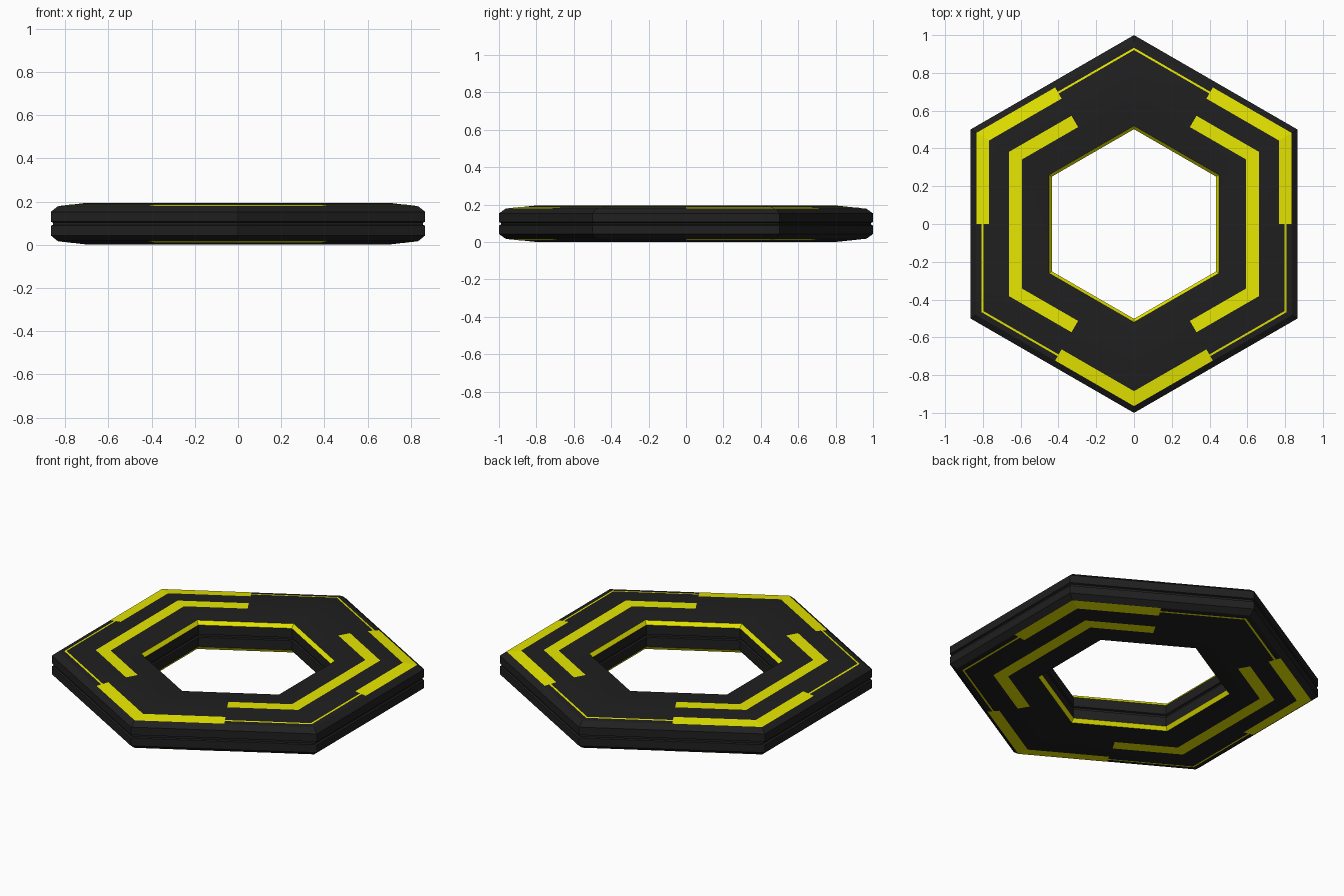
import bpy, math

if "Cube" in bpy.data.objects:
    bpy.data.objects.remove(bpy.data.objects["Cube"])

MID = 0.0975     # half thickness; the ring is symmetric above and below this level
LIFT = 0.001     # inlays sit just proud of the body


def material(name, rgb):
    m = bpy.data.materials.new(name)
    m.diffuse_color = (*rgb, 1)
    m.use_nodes = True
    m.node_tree.nodes["Principled BSDF"].inputs["Base Color"].default_value = m.diffuse_color
    return m


BLACK = material("matte_black", (0.014, 0.014, 0.014))
YELLOW = material("bright_yellow", (0.8, 0.8, 0.0))


def add(name, verts, faces, mats):
    me = bpy.data.meshes.new(name)
    me.from_pydata(verts, [], faces)
    for m in mats:
        me.materials.append(m)
    ob = bpy.data.objects.new(name, me)
    bpy.context.collection.objects.link(ob)
    return ob


def hex_point(r, deg, h):
    # point on a hexagon of corner radius r; odd multiples of 30 are corners
    if round(deg) % 60 == 0:
        r *= math.cos(math.pi / 6)
    a = math.radians(deg)
    return (r * math.cos(a), r * math.sin(a), MID + h)


# Ring body: upper half profile (corner radius, height above middle), outside to inside
upper = [(0.99, 0.0), (0.99, 0.005), (1.0, 0.009), (1.0, 0.055), (0.965, 0.080),
         (0.81, 0.0965), (0.66, 0.0965), (0.52, 0.085), (0.502, 0.064),
         (0.502, 0.009), (0.512, 0.005), (0.512, 0.0)]
lower = [(r, -h) for r, h in reversed(upper[1:-1])]
profile = upper + lower
n = len(profile)
verts = [hex_point(r, 30 + 60 * s, h) for s in range(6) for r, h in profile]
faces = [(s * n + i, (s + 1) % 6 * n + i, (s + 1) % 6 * n + (i + 1) % n, s * n + (i + 1) % n)
         for s in range(6) for i in range(n)]
ring = add("ring_body", verts, faces, [BLACK, YELLOW])

# Yellow bevel around the hole, top and bottom
for p in ring.data.polygons:
    rs = [(round(math.hypot(*ring.data.vertices[v].co.xy), 3)) for v in p.vertices]
    if min(rs) == 0.502 and max(rs) == 0.52:
        p.material_index = 1

bpy.context.view_layer.objects.active = ring
ring.select_set(True)
bpy.ops.object.shade_smooth_by_angle(angle=math.radians(30))


def surface(r):
    # height of the upper face at corner radius r
    for (r0, h0), (r1, h1) in zip(upper[4:7], upper[5:8]):
        if r1 <= r <= r0:
            return h0 + (h1 - h0) * (r0 - r) / (r0 - r1)


def inlay(name, r_in, r_out, start, end):
    # strip following the hexagon from start to end angle, on both faces
    verts, faces = [], []
    steps = range(start, end + 1, 30)
    for side in (1, -1):
        base = len(verts)
        for d in steps:
            for r in (r_in, r_out):
                verts.append(hex_point(r, d, side * (surface(r) + LIFT)))
        for k in range(len(steps) - 1):
            a = base + 2 * k
            f = (a, a + 1, a + 3, a + 2)
            faces.append(f if side > 0 else f[::-1])
    add(name, verts, faces, [YELLOW])


# Outer track: wide strips and thin lines alternate around the corners
for i, corner in enumerate((30, 150, 270)):
    inlay(f"wide_outer_strip_{i + 1}", 0.885, 0.964, corner - 30, corner + 30)
    inlay(f"thin_outer_line_{i + 1}", 0.921, 0.933, corner + 30, corner + 90)

# Inner track: one bracket on each side
inlay("right_inner_bracket", 0.684, 0.764, -60, 60)
inlay("left_inner_bracket", 0.684, 0.764, 120, 240)
